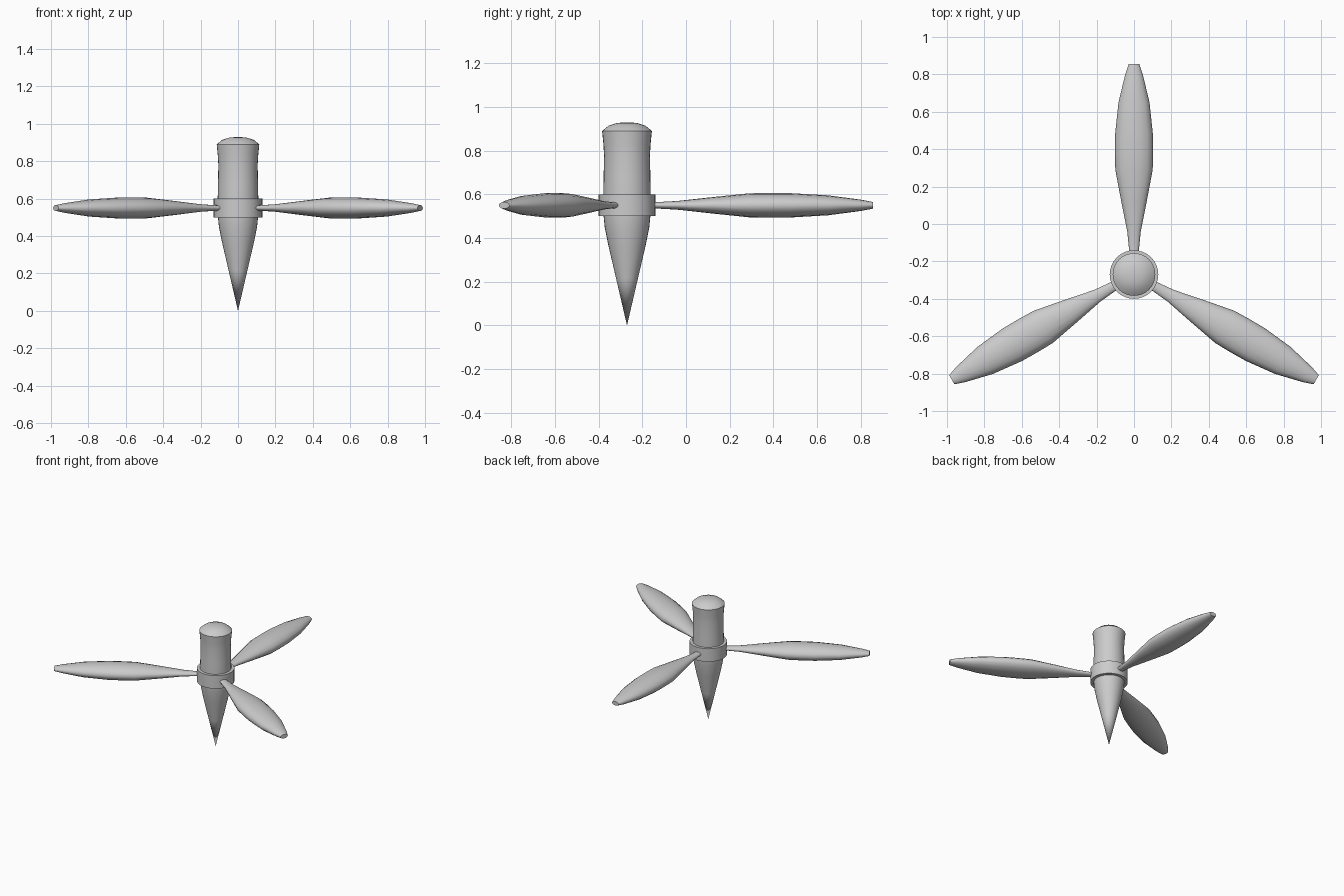
import bpy, bmesh, math
from mathutils import Matrix

if "Cube" in bpy.data.objects:
    bpy.data.objects.remove(bpy.data.objects["Cube"])

HUB_Y, BLADE_Z = -0.27, 0.55


def lathe(name, profile, sides, matrix, angle=40):
    """Revolve (radius, height) points about local z; close both ends."""
    bm = bmesh.new()
    rings = []
    for r, h in profile:
        if r == 0:
            rings.append([bm.verts.new((0, 0, h))])
        else:
            rings.append([bm.verts.new((r * math.cos(2 * math.pi * i / sides),
                                        r * math.sin(2 * math.pi * i / sides), h))
                          for i in range(sides)])
    for a, b in zip(rings, rings[1:]):
        for i in range(sides):
            j = (i + 1) % sides
            if len(a) == 1:
                bm.faces.new((a[0], b[j], b[i]))
            elif len(b) == 1:
                bm.faces.new((a[i], a[j], b[0]))
            else:
                bm.faces.new((a[i], a[j], b[j], b[i]))
    if len(rings[0]) > 1:
        bm.faces.new(rings[0][::-1])
    if len(rings[-1]) > 1:
        bm.faces.new(rings[-1])
    bm.transform(matrix)
    bmesh.ops.recalc_face_normals(bm, faces=bm.faces)
    mesh = bpy.data.meshes.new(name)
    bm.to_mesh(mesh)
    bm.free()
    ob = bpy.data.objects.new(name, mesh)
    bpy.context.collection.objects.link(ob)
    bpy.ops.object.select_all(action='DESELECT')
    ob.select_set(True)
    bpy.context.view_layer.objects.active = ob
    bpy.ops.object.shade_smooth_by_angle(angle=math.radians(angle))
    return ob


at_hub = Matrix.Translation((0, HUB_Y, 0))

# pointed body with slightly flared, domed top
lathe("body", [(0, 0), (0.05, 0.215), (0.085, 0.365), (0.102, 0.45), (0.108, 0.51),
               (0.109, 0.58), (0.107, 0.68), (0.105, 0.78), (0.108, 0.83),
               (0.114, 0.89), (0.085, 0.914), (0.045, 0.927), (0, 0.93)], 32, at_hub)

# collar around the body
lathe("collar", [(0.13, 0.5), (0.13, 0.6)], 32, at_hub)

# three blades with flattened oval sections, pointing out from the hub
blade_profile = [(0.026, 0.08), (0.027, 0.14), (0.036, 0.23), (0.068, 0.39),
                 (0.1, 0.56), (0.102, 0.65), (0.101, 0.75), (0.083, 0.92),
                 (0.047, 1.07), (0.028, 1.125)]
flatten = Matrix.Diagonal((1, 0.55, 1, 1))
outward = Matrix.Rotation(math.radians(-90), 4, 'X')
for k in range(3):
    turn = Matrix.Rotation(math.radians(120 * k), 4, 'Z')
    place = Matrix.Translation((0, HUB_Y, BLADE_Z))
    lathe(f"blade_{k + 1}", blade_profile, 16, place @ turn @ outward @ flatten)
